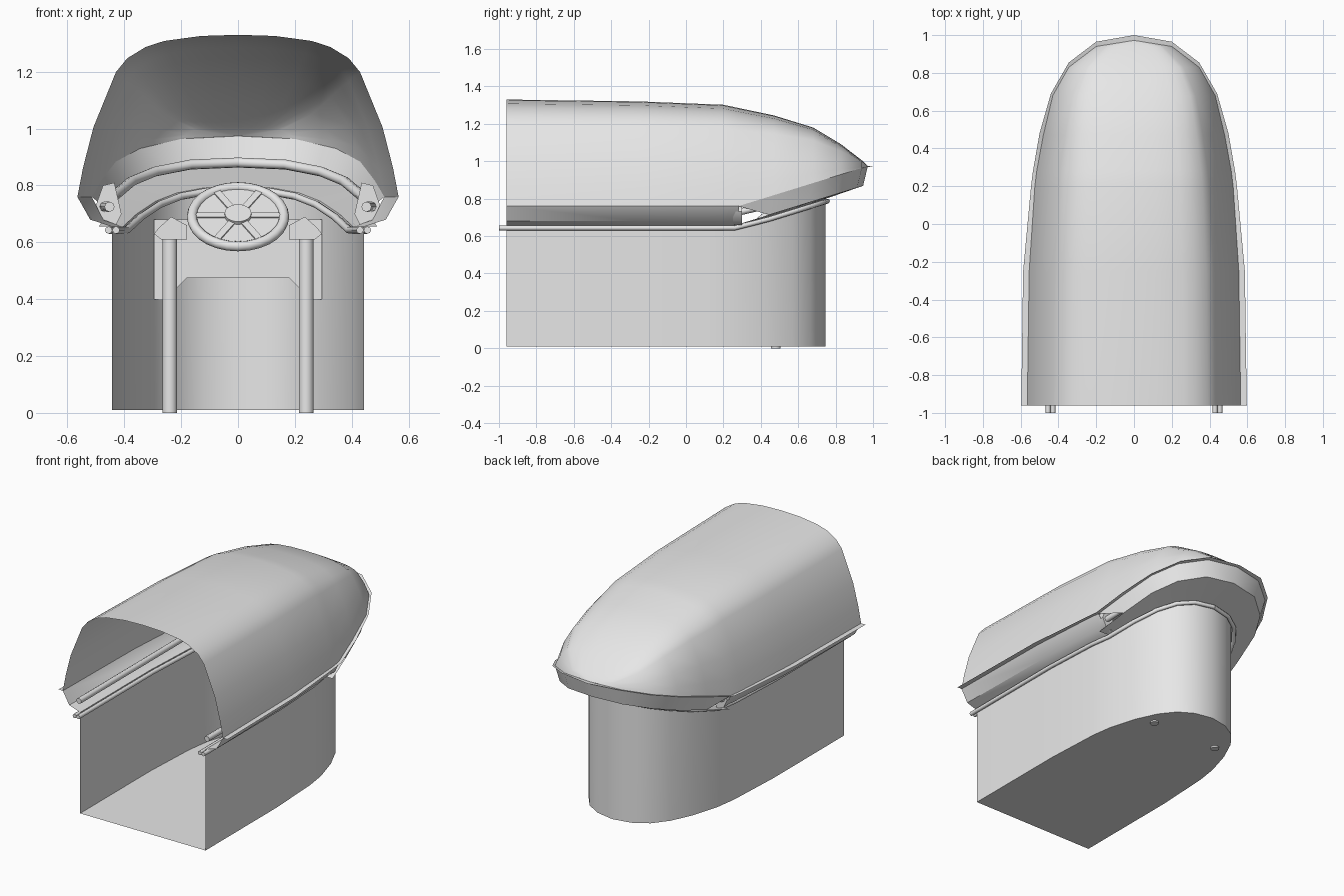
import bpy, bmesh, math

cube = bpy.data.objects.get("Cube")
if cube:
    bpy.data.objects.remove(cube, do_unlink=True)

grey = bpy.data.materials.new("light_grey")
grey.use_nodes = True
grey.diffuse_color = (0.8, 0.8, 0.8, 1)
grey.node_tree.nodes["Principled BSDF"].inputs["Base Color"].default_value = (0.8, 0.8, 0.8, 1)


def finish(ob, mirror=True, angle=40):
    """Material, shading and left-right mirroring shared by every part."""
    ob.data.materials.append(grey)
    bpy.ops.object.select_all(action='DESELECT')
    ob.select_set(True)
    bpy.context.view_layer.objects.active = ob
    if ob.type == 'MESH':
        bpy.ops.object.shade_smooth_by_angle(angle=math.radians(angle))
    if mirror:
        ob.modifiers.new("mirror", 'MIRROR').use_clip = True
    return ob


def mesh_object(name, bm, mirror=True):
    bmesh.ops.remove_doubles(bm, verts=bm.verts, dist=0.0005)
    bmesh.ops.recalc_face_normals(bm, faces=bm.faces)
    me = bpy.data.meshes.new(name)
    bm.to_mesh(me)
    bm.free()
    ob = bpy.data.objects.new(name, me)
    bpy.context.collection.objects.link(ob)
    return finish(ob, mirror)


def loft(name, rows, mirror=True):
    """Skin a surface through rows of equal point counts."""
    bm = bmesh.new()
    grid = [[bm.verts.new(p) for p in row] for row in rows]
    for a, b in zip(grid, grid[1:]):
        for i in range(len(a) - 1):
            bm.faces.new((a[i], a[i + 1], b[i + 1], b[i]))
    return mesh_object(name, bm, mirror)


def prism(name, outline, y0, y1, mirror=True):
    """Extrude an (x, z) outline along y."""
    bm = bmesh.new()
    face = bm.faces.new([bm.verts.new((x, y0, z)) for x, z in outline])
    new = bmesh.ops.extrude_face_region(bm, geom=[face])["geom"]
    verts = [v for v in new if isinstance(v, bmesh.types.BMVert)]
    bmesh.ops.translate(bm, verts=verts, vec=(0, y1 - y0, 0))
    return mesh_object(name, bm, mirror)


def tube(name, points, radius):
    cu = bpy.data.curves.new(name, 'CURVE')
    cu.dimensions = '3D'
    cu.bevel_depth = radius
    cu.bevel_resolution = 2
    cu.use_fill_caps = True
    sp = cu.splines.new('POLY')
    sp.points.add(len(points) - 1)
    for sp_point, p in zip(sp.points, points):
        sp_point.co = (*p, 1)
    ob = bpy.data.objects.new(name, cu)
    bpy.context.collection.objects.link(ob)
    return finish(ob)


def rise(y, base, slope=0.309):
    """Height that is level along the sides and climbs towards the nose."""
    return base + slope * max(0, y - 0.28)


# Half plans, running from the open front to the nose
rim = [(.565, -.96), (.555, -.25), (.525, .2), (.515, .28), (.48, .47),
       (.43, .68), (.345, .83), (.2, .94), (0, .972)]
flange_edge = [(.597, -.96), (.587, -.25), (.545, .2), (.535, .28), (.5, .48),
               (.44, .69), (.345, .855), (.2, .965), (0, 1)]
wall = [(.443, -.96), (.443, -.25), (.425, .12), (.405, .26), (.355, .43),
        (.29, .57), (.215, .665), (.12, .722), (0, .745)]
ridge = [1.33, 1.32, 1.302, 1.285, 1.245, 1.18, 1.09, 1.005, .974]
section = [(1, 0), (.965, .18), (.9, .43), (.76, .77), (.69, .855),
           (.575, .925), (.46, .962), (.23, .993), (0, 1)]

rim_line = [(x, y, rise(y, .76)) for x, y in rim]
wall_top = [(x, y, rise(y, .655)) for x, y in wall]

# Canopy and its thin flange
loft("canopy", [[(x * sx, y, z + (top - z) * sz) for sx, sz in section]
                for (x, y, z), top in zip(rim_line, ridge)])
loft("rim_flange", [rim_line, [(x, y, rise(min(y, .97), .76)) for x, y in flange_edge]])

# Side sills under the rim
sill = [(x - .045, y, z - .08) for x, y, z in rim_line[:4]]
sill_in = [(x, ry, .655) for (x, _), (_, ry) in zip(wall[:4], rim[:4])]
loft("side_sill", [rim_line[:4], sill, sill_in])

# Nose lip opens out of the rim, with a shelf back to the wall
lip = [(x * .95, y - .025, z - .105) for x, y, z in rim_line[3:]]
loft("nose_lip", [rim_line[3:], [rim_line[3]] + lip[1:]])
loft("nose_shelf", [lip, wall_top[3:]])

# Lower tub
loft("tub_wall", [wall_top, [(x, y, .01) for x, y in wall]])
loft("tub_floor", [[(x, y, .01) for x, y in wall], [(0, y, .01) for x, y in wall]])

# Rails running along the sides and around the nose
for label, shift in (("outer", .012), ("inner", -.014)):
    path = [(.443 + shift, -1, .643)]
    path += [(x + shift * (x > 0), y + shift * (y > .3), z - .012) for x, y, z in wall_top[1:]]
    tube(label + "_lower_rail", path, .013)
upper = [(.452, -.96, .725), (.452, .1, .725)]
for (rx, ry, rz), (wx, wy, wz) in zip(rim_line[3:], wall_top[3:]):
    upper.append((rx * .6 + wx * .4, ry * .6 + wy * .4, rise(ry, .725, .225)))
tube("upper_rail", upper, .018)

# Brackets at the end of the sills
prism("sill_bracket", [(.41, .7), (.43, .66), (.475, .68), (.5, .73),
                       (.475, .8), (.435, .81)], .25, .3)

# Instrument panel with a cut-out at the bottom
prism("instrument_panel", [(-.295, .68), (-.295, .4), (-.215, .39), (-.215, .44), (-.18, .475),
                           (.18, .475), (.215, .44), (.215, .39), (.295, .4), (.295, .68)],
      .55, .558, False)

# Support posts and their wedge heads
bm = bmesh.new()
bmesh.ops.create_cone(bm, cap_ends=True, segments=16, radius1=.026, radius2=.026, depth=.62)
bmesh.ops.translate(bm, verts=bm.verts, vec=(.24, .48, .31))
mesh_object("support_post", bm)
prism("post_head", [(.18, .61), (.27, .61), (.295, .63), (.28, .65), (.235, .69), (.18, .66)], .43, .55)

# Steering wheel: ring, plate, hub and spokes on one tilt
centre, tilt = (0, .4, .69), math.radians(40)
bpy.ops.mesh.primitive_torus_add(location=centre, rotation=(tilt, 0, 0), major_radius=.162,
                                 minor_radius=.018, major_segments=28, minor_segments=10)
bpy.context.object.name = "wheel_ring"
finish(bpy.context.object, False)
for name, radius, depth in (("wheel_plate", .155, .008), ("wheel_hub", .047, .035)):
    bpy.ops.mesh.primitive_cylinder_add(vertices=24, radius=radius, depth=depth,
                                        location=centre, rotation=(tilt, 0, 0))
    bpy.context.object.name = name
    finish(bpy.context.object, False)
bm = bmesh.new()
for turn in (0, 60, 120):
    bar = bmesh.ops.create_cube(bm, size=1)["verts"]
    bmesh.ops.scale(bm, verts=bar, vec=(.31, .025, .02))
    c, s = math.cos(math.radians(turn)), math.sin(math.radians(turn))
    for v in bar:
        v.co.xy = (v.co.x * c - v.co.y * s, v.co.x * s + v.co.y * c)
spokes = mesh_object("wheel_spokes", bm, False)
spokes.location, spokes.rotation_euler = centre, (tilt, 0, 0)
